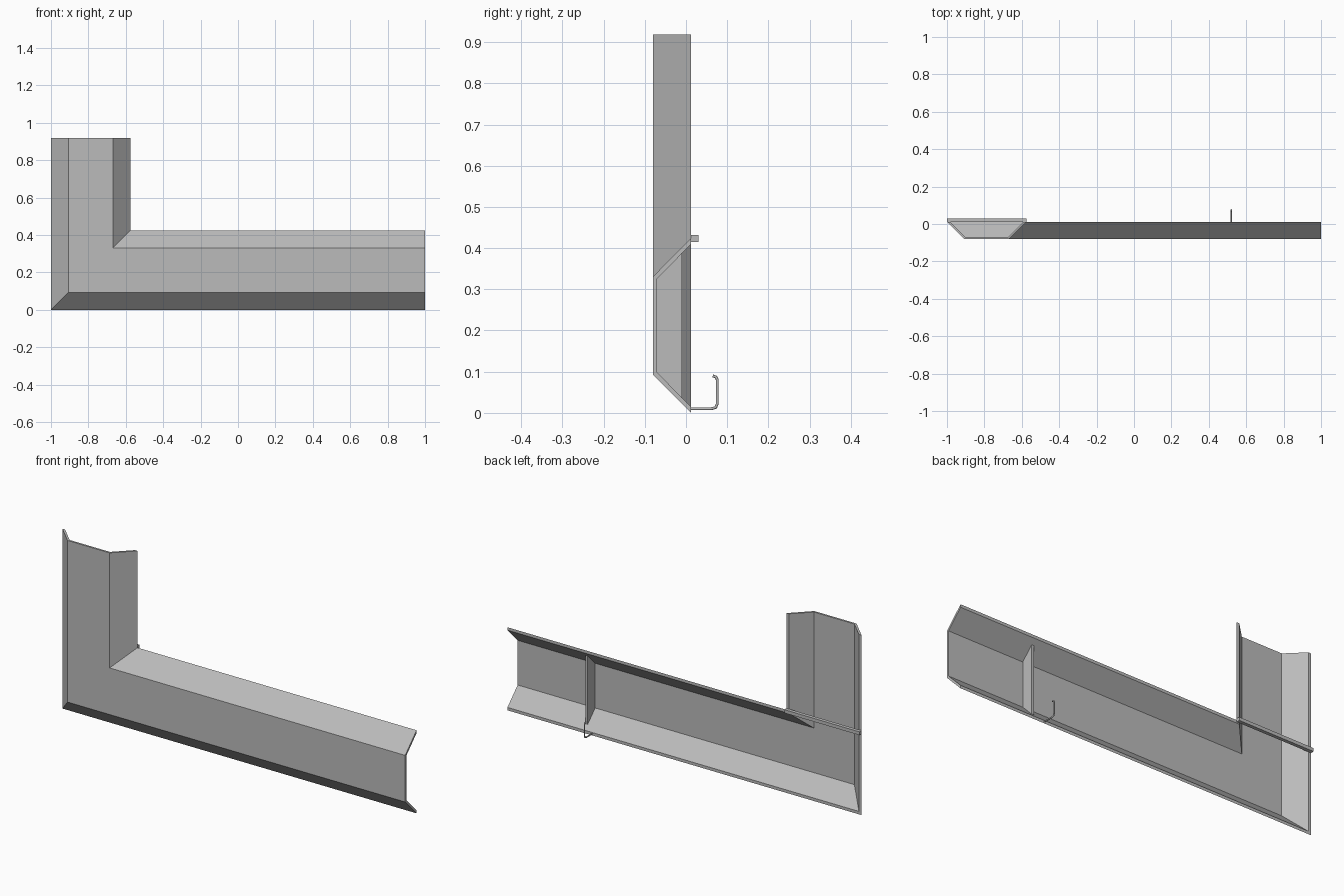
import bpy, bmesh

cube = bpy.data.objects.get("Cube")
if cube:
    bpy.data.objects.remove(cube, do_unlink=True)

# One plain grey finish
grey = bpy.data.materials.new("plain_grey")
grey.use_nodes = True
colour = (0.5, 0.5, 0.5, 1)
grey.diffuse_color = colour
grey.node_tree.nodes["Principled BSDF"].inputs["Base Color"].default_value = colour


def loft(name, rings):
    """Closed solid through a list of matching rings, capped at both ends."""
    bm = bmesh.new()
    loops = [[bm.verts.new(p) for p in ring] for ring in rings]
    count = len(loops[0])
    for a, b in zip(loops, loops[1:]):
        for i in range(count):
            j = (i + 1) % count
            bm.faces.new((a[i], a[j], b[j], b[i]))
    bm.faces.new(loops[0])
    bm.faces.new(loops[-1][::-1])
    bmesh.ops.recalc_face_normals(bm, faces=bm.faces)
    mesh = bpy.data.meshes.new(name)
    bm.to_mesh(mesh)
    bm.free()
    mesh.materials.append(grey)
    obj = bpy.data.objects.new(name, mesh)
    bpy.context.collection.objects.link(obj)
    return obj


BACK, FRONT, WIDTH, TOP = 0.012, -0.08, 0.424, 0.918
SLOPE = 0.093

# Channel section as (distance from outer edge, depth): outside, then inside
outside = [(0, BACK), (SLOPE, FRONT), (WIDTH - SLOPE, FRONT), (WIDTH, BACK)]
inside = [(WIDTH - 0.015, BACK), (WIDTH - SLOPE - 0.005, FRONT + 0.01),
          (SLOPE + 0.005, FRONT + 0.01), (0.015, BACK)]
section = outside + inside

# L-shaped channel, mitred at the corner
loft("corner_channel", [
    [(1, y, t) for t, y in section],
    [(t - 1, y, t) for t, y in section],
    [(t - 1, y, TOP) for t, y in section],
])

# Stiffening rib inside the long arm
rib = [(-0.01, 0.036), (-0.071, 0.097), (-0.071, WIDTH - 0.097), (-0.01, WIDTH - 0.036)]
loft("stiffening_rib", [[(x, y, z) for y, z in rib] for x in (0.562, 0.576)])

# Square bar across the back of the upright
bar = [(BACK, 0.415), (0.03, 0.415), (0.03, 0.432), (BACK, 0.432)]
loft("cross_bar", [[(x, y, z) for y, z in bar] for x in (-1, WIDTH - 1)])

# Bent wire hook at the lower edge
path = [(0.008, 0.01), (0.062, 0.01), (0.072, 0.013), (0.076, 0.022),
        (0.076, 0.08), (0.073, 0.087), (0.065, 0.09)]
curve = bpy.data.curves.new("wire_hook", "CURVE")
curve.dimensions = "3D"
curve.bevel_depth = 0.0035
curve.bevel_resolution = 2
curve.use_fill_caps = True
spline = curve.splines.new("POLY")
spline.points.add(len(path) - 1)
for point, (y, z) in zip(spline.points, path):
    point.co = (0.52, y, z, 1)
    point.radius = 1
spline.use_smooth = True
curve.materials.append(grey)
hook = bpy.data.objects.new("wire_hook", curve)
bpy.context.collection.objects.link(hook)
